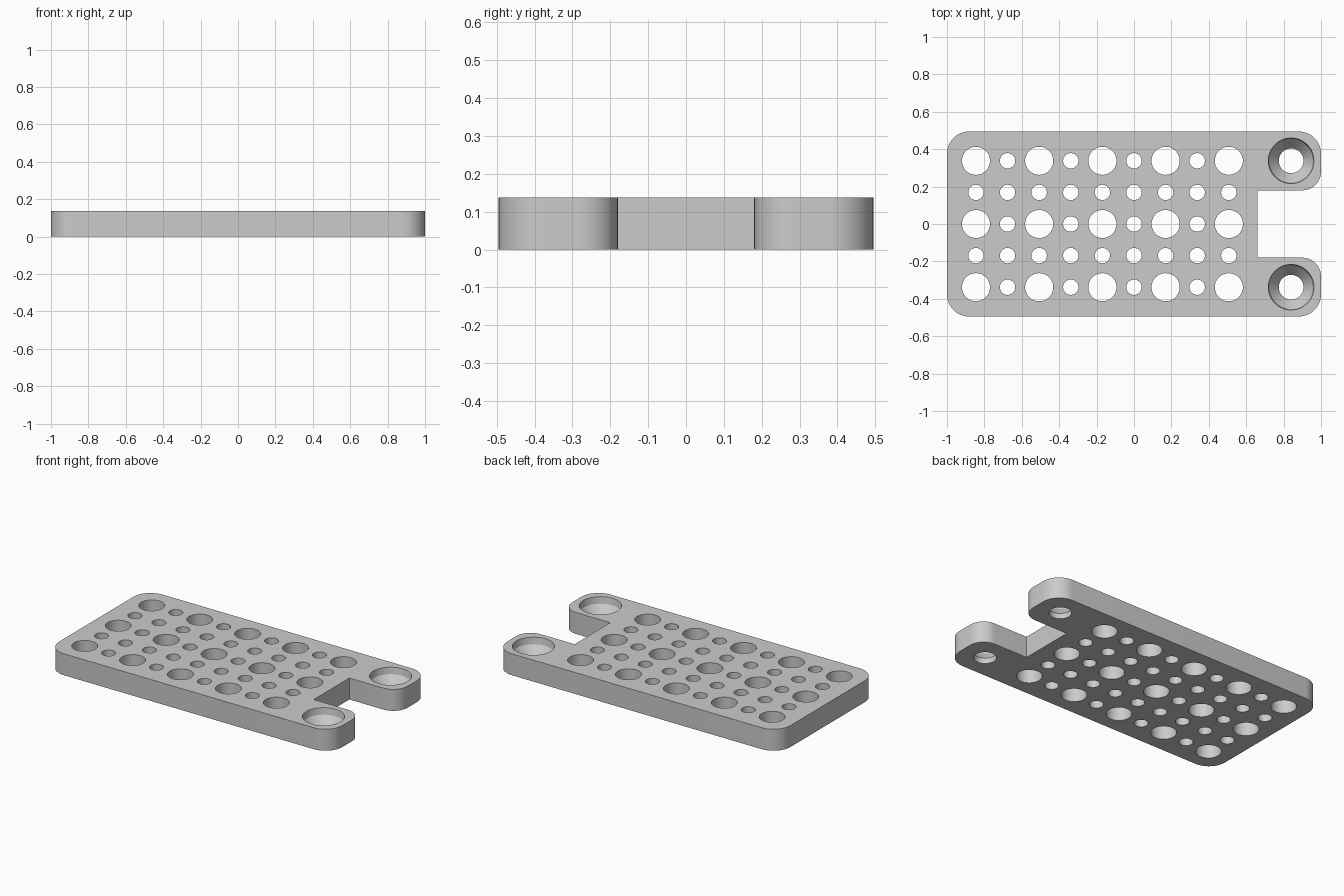
import bpy, bmesh, math
from mathutils import Matrix

if "Cube" in bpy.data.objects:
    bpy.data.objects.remove(bpy.data.objects["Cube"], do_unlink=True)

THICK = 0.137
HALF_W = 0.495
PITCH = 0.169

grey = bpy.data.materials.new("plain grey")
grey.use_nodes = True
colour = (0.6, 0.6, 0.6, 1)
grey.diffuse_color = colour
grey.node_tree.nodes["Principled BSDF"].inputs["Base Color"].default_value = colour


def arc(cx, cy, r, start, steps=12):
    """Quarter turn, anticlockwise from the start angle in degrees."""
    angles = [math.radians(start + 90 * i / steps) for i in range(steps + 1)]
    return [(cx + r * math.cos(a), cy + r * math.sin(a)) for a in angles]


def finish(bm, name):
    bmesh.ops.recalc_face_normals(bm, faces=bm.faces)
    mesh = bpy.data.meshes.new(name)
    bm.to_mesh(mesh)
    bm.free()
    obj = bpy.data.objects.new(name, mesh)
    bpy.context.collection.objects.link(obj)
    mesh.materials.append(grey)
    return obj


def drill(bm, x, y, rings, sides=48):
    """Closed turned cutter through (radius, height) rings."""
    loops = [[bm.verts.new((x + r * math.cos(math.tau * i / sides),
                            y + r * math.sin(math.tau * i / sides), z))
              for i in range(sides)] for r, z in rings]
    bm.faces.new(loops[0][::-1])
    bm.faces.new(loops[-1])
    for a, b in zip(loops, loops[1:]):
        for i in range(sides):
            j = (i + 1) % sides
            bm.faces.new((a[i], a[j], b[j], b[i]))


# Plate outline: back half, then mirrored to the front half
R, R_IN = 0.12, 0.1
back = [(0.66, 0.18)]
back += arc(1 - R_IN, 0.18 + R_IN, R_IN, 270)
back += arc(1 - R, HALF_W - R, R, 0)
back += arc(-1 + R, HALF_W - R, R, 90)
outline = back + [(x, -y) for x, y in reversed(back)]

bm = bmesh.new()
face = bm.faces.new([bm.verts.new((x, y, 0)) for x, y in outline])
side = bmesh.ops.extrude_face_region(bm, geom=[face])
bmesh.ops.translate(bm, vec=(0, 0, THICK),
                    verts=[v for v in side["geom"] if isinstance(v, bmesh.types.BMVert)])
plate = finish(bm, "perforated_plate")

# Hole cutters: large holes on every second row and column, small ones between
bm = bmesh.new()
for col in range(9):
    for row in range(-2, 3):
        r = 0.075 if col % 2 == 0 and row % 2 == 0 else 0.041
        drill(bm, -0.845 + col * PITCH, row * PITCH, [(r, -0.05), (r, THICK + 0.05)])

# Countersunk screw holes in the two tabs
for y in (-2 * PITCH, 2 * PITCH):
    drill(bm, 0.84, y, [(0.066, -0.05), (0.066, 0.035), (0.116, 0.095),
                        (0.122, THICK), (0.122, THICK + 0.05)])
cutter = finish(bm, "hole_cutter")
cutter.hide_render = True

# Cut the holes, then drop the cutter
cut = plate.modifiers.new("holes", 'BOOLEAN')
cut.operation = 'DIFFERENCE'
cut.solver = 'EXACT'
cut.object = cutter
bpy.context.view_layer.objects.active = plate
plate.select_set(True)
cutter.select_set(False)
bpy.ops.object.modifier_apply(modifier=cut.name)
bpy.data.objects.remove(cutter, do_unlink=True)
bpy.ops.object.shade_smooth_by_angle(angle=math.radians(30))
